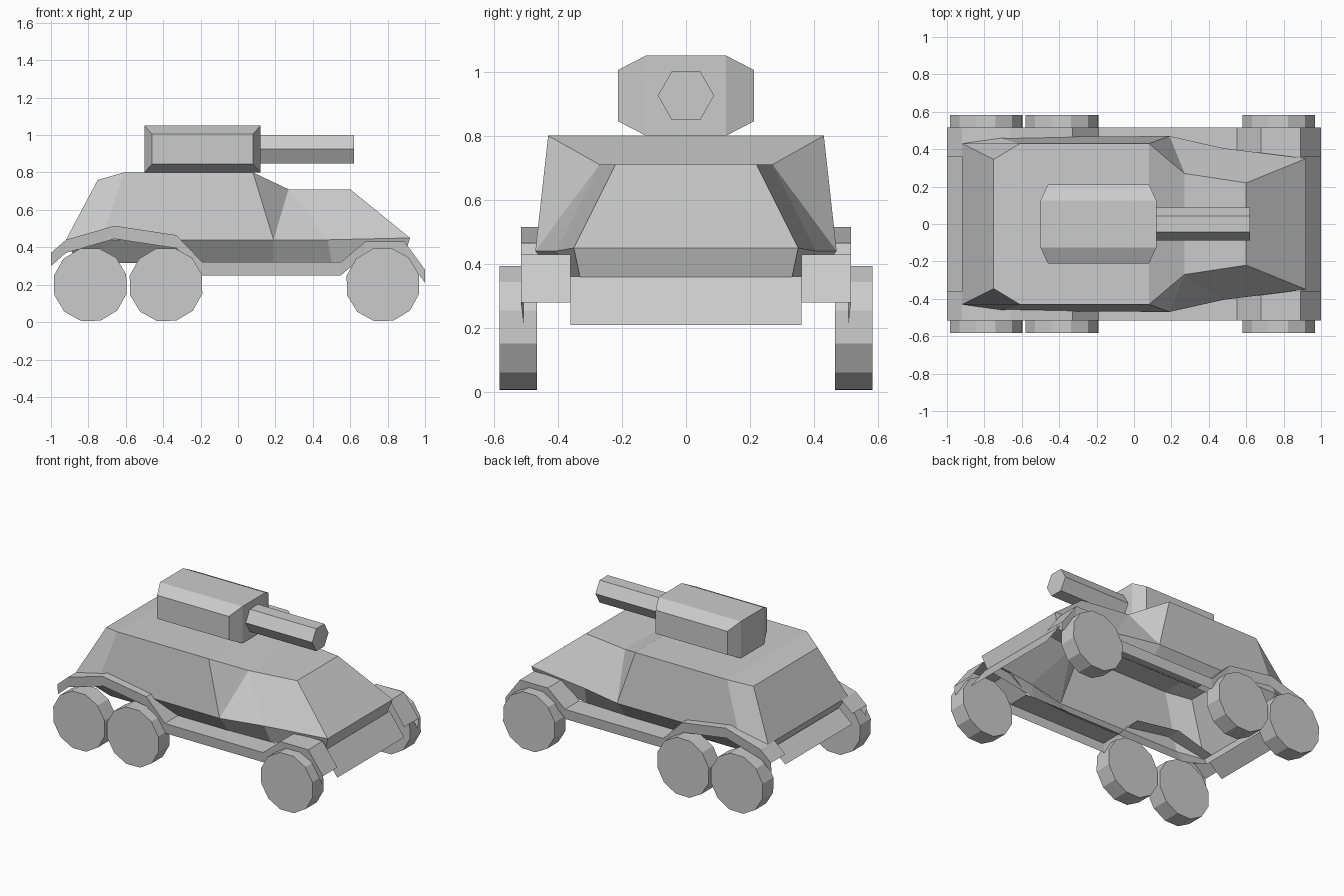
import bpy, math
from math import cos, sin, radians, pi
import bmesh

if "Cube" in bpy.data.objects:
    bpy.data.objects.remove(bpy.data.objects["Cube"])


def make(name, verts, faces, unify=True):
    me = bpy.data.meshes.new(name)
    me.from_pydata(verts, [], faces)
    if unify:
        bm = bmesh.new()
        bm.from_mesh(me)
        bmesh.ops.recalc_face_normals(bm, faces=bm.faces)
        bm.to_mesh(me)
        bm.free()
    ob = bpy.data.objects.new(name, me)
    bpy.context.collection.objects.link(ob)
    return ob


def prism(name, ring_a, ring_b):
    n = len(ring_a)
    faces = [(i, (i + 1) % n, n + (i + 1) % n, n + i) for i in range(n)]
    faces += [tuple(range(n)), tuple(range(n, 2 * n))]
    return make(name, ring_a + ring_b, faces)


def mirrored(name, half, sides, spans):
    """Build side faces on both sides, and bridge edge pairs across the middle."""
    n = len(half)
    verts = half + [(x, -y, z) for x, y, z in half]
    faces = [f for f in sides] + [tuple(i + n for i in f) for f in sides]
    faces += [(a, b, b + n, a + n) for a, b in spans]
    return make(name, verts, faces)


# Armoured hull: roof edge, belt line and tucked-in lower edge of one half
hull = [
    (-.75, .345, .76), (-.61, .43, .80), (.08, .43, .80), (.27, .27, .71), (.60, .22, .71),
    (-.92, .43, .44), (-.73, .465, .44), (.19, .47, .44), (.48, .405, .44), (.92, .35, .45),
    (-.88, .36, .36), (-.70, .37, .315), (.19, .37, .315), (.50, .36, .32), (.89, .33, .355),
]
sides = [(5, 6, 1, 0), (6, 7, 2, 1), (7, 3, 2), (7, 8, 3), (8, 9, 4, 3)]
sides += [(10 + i, 11 + i, 6 + i, 5 + i) for i in range(4)]
spans = [(5, 0), (0, 1), (1, 2), (2, 3), (3, 4), (4, 9), (9, 14), (10, 5)]
mirrored("hull", hull, sides, spans)

# Fenders: bent top strip with a hanging outer skirt
path = [(-1, .37), (-.92, .44), (-.66, .515), (-.33, .465), (-.19, .32),
        (.55, .32), (.68, .43), (.89, .43), (1, .28)]
for tag, s in (("left", 1), ("right", -1)):
    verts = []
    for x, z in path:
        verts += [(x, .36 * s, z), (x, .515 * s, z), (x, .507 * s, z - .07)]
    faces = []
    for i in range(0, 3 * len(path) - 3, 3):
        faces += [(i, i + 1, i + 4, i + 3), (i + 1, i + 2, i + 5, i + 4)]
    make("fender_" + tag, verts, faces)

# Sloping end plates between the fenders
for name, p, q in (("front_plate", (.89, .36), (1, .21)),
                   ("rear_plate", (-.90, .385), (-1, .30))):
    make(name, [(p[0], -.36, p[1]), (p[0], .36, p[1]),
                (q[0], .36, q[1]), (q[0], -.36, q[1])], [(0, 1, 2, 3)])

# Turret: central block with a tapered cheek on each side
cheek = [(-.46, .212, .845), (.08, .212, .845), (.08, .212, 1.005), (-.46, .212, 1.005)]
core = [(-.50, .125, .80), (.12, .125, .80), (.12, .125, 1.05), (-.50, .125, 1.05)]
ring = [(i, (i + 1) % 4) for i in range(4)]
mirrored("turret", core + cheek,
         [(a, b, b + 4, a + 4) for a, b in ring] + [(4, 5, 6, 7)], ring)

# Six-sided gun barrel
hexa = [(.088 * cos(i * pi / 3), .925 + .088 * sin(i * pi / 3)) for i in range(6)]
prism("gun_barrel", [(.12, y, z) for y, z in hexa], [(.62, y, z) for y, z in hexa])

# Six twelve-sided wheels
for i, cx in enumerate((-.79, -.385, .775)):
    pts = [(cx + .2 * cos(radians(30 * k - 14)), .2 + .2 * sin(radians(30 * k - 14)))
           for k in range(12)]
    for tag, s in (("left", 1), ("right", -1)):
        prism(f"wheel_{tag}_{i + 1}", [(x, .465 * s, z) for x, z in pts],
              [(x, .582 * s, z) for x, z in pts])
